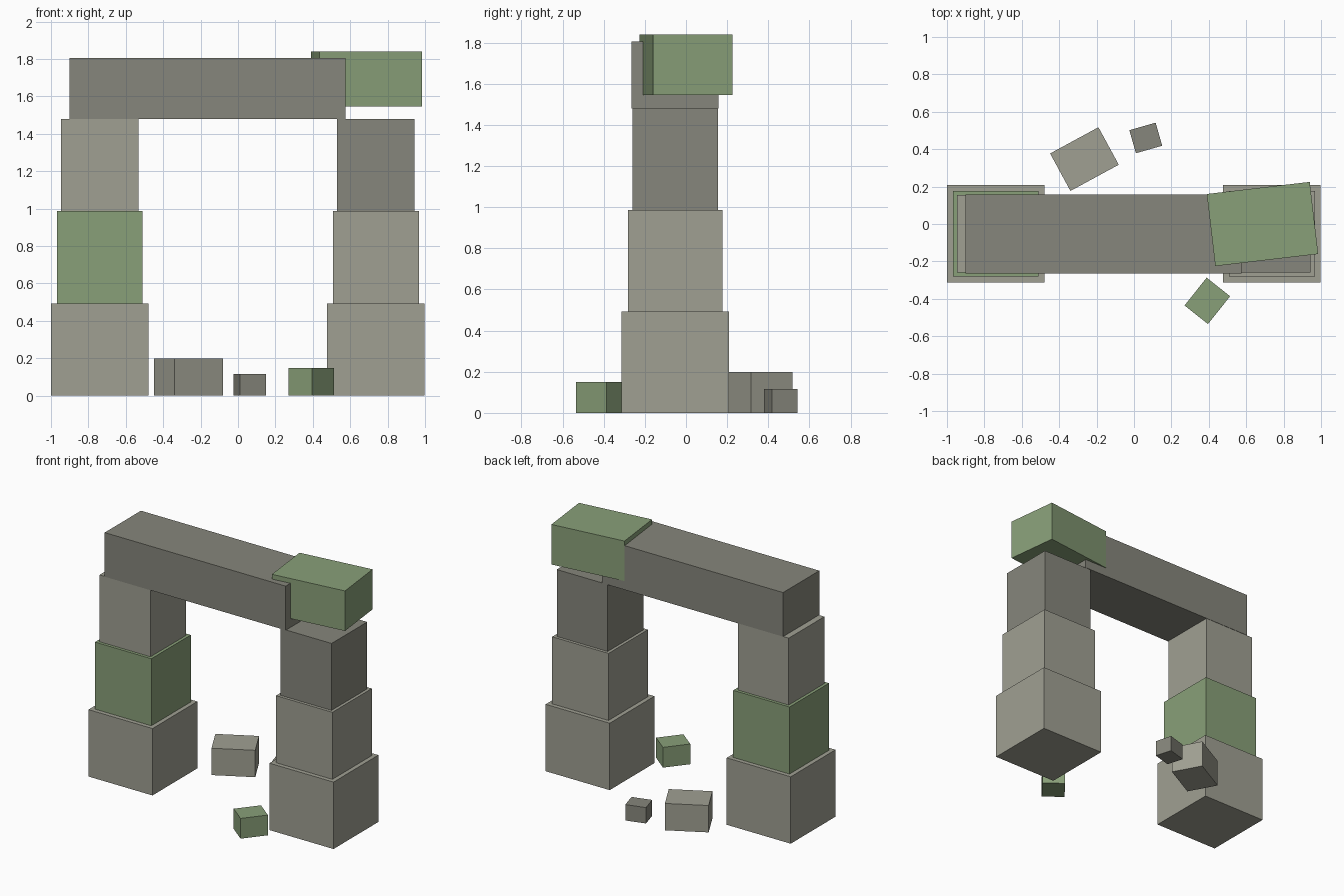
import bpy
from math import radians

if "Cube" in bpy.data.objects:
    bpy.data.objects.remove(bpy.data.objects["Cube"])


def material(name, rgb):
    m = bpy.data.materials.new(name)
    m.diffuse_color = (*rgb, 1)
    m.use_nodes = True
    m.node_tree.nodes["Principled BSDF"].inputs["Base Color"].default_value = m.diffuse_color
    return m


LIGHT = material("light_stone", (0.35, 0.35, 0.29))
DARK = material("dark_stone", (0.24, 0.24, 0.20))
MOSS = material("mossy_stone", (0.25, 0.35, 0.19))


def block(name, centre, size, z0, z1, mat, turn=0):
    """Stone block standing from z0 to z1, turned about z in degrees."""
    bpy.ops.mesh.primitive_cube_add(size=1, location=(*centre, (z0 + z1) / 2))
    ob = bpy.context.object
    ob.name = name
    ob.scale = (*size, z1 - z0)
    ob.rotation_euler.z = radians(turn)
    ob.data.materials.append(mat)
    return ob


# Two stepped pillars
levels = [0, 0.493, 0.987, 1.48]
widths = [0.522, 0.459, 0.415]
for side, x, mats in (("left", -0.739, (LIGHT, MOSS, LIGHT)),
                      ("right", 0.737, (LIGHT, LIGHT, DARK))):
    for i, part in enumerate(("base", "middle", "top")):
        block(f"{side}_pillar_{part}", (x, -0.052), (widths[i], widths[i]),
              levels[i], levels[i + 1], mats[i])

# Broken lintel and the mossy block lodged at its end
block("lintel", (-0.164, -0.053), (1.476, 0.422), 1.48, 1.805, DARK)
block("lodged_block", (0.687, 0.0), (0.554, 0.388), 1.545, 1.84, MOSS, 6.7)

# Fallen rubble
block("large_rubble", (-0.265, 0.347), (0.294, 0.228), 0, 0.198, LIGHT, 28.5)
block("small_rubble", (0.063, 0.460), (0.146, 0.128), 0, 0.117, DARK, 16)
block("mossy_rubble", (0.392, -0.411), (0.190, 0.160), 0, 0.149, MOSS, 51.5)
